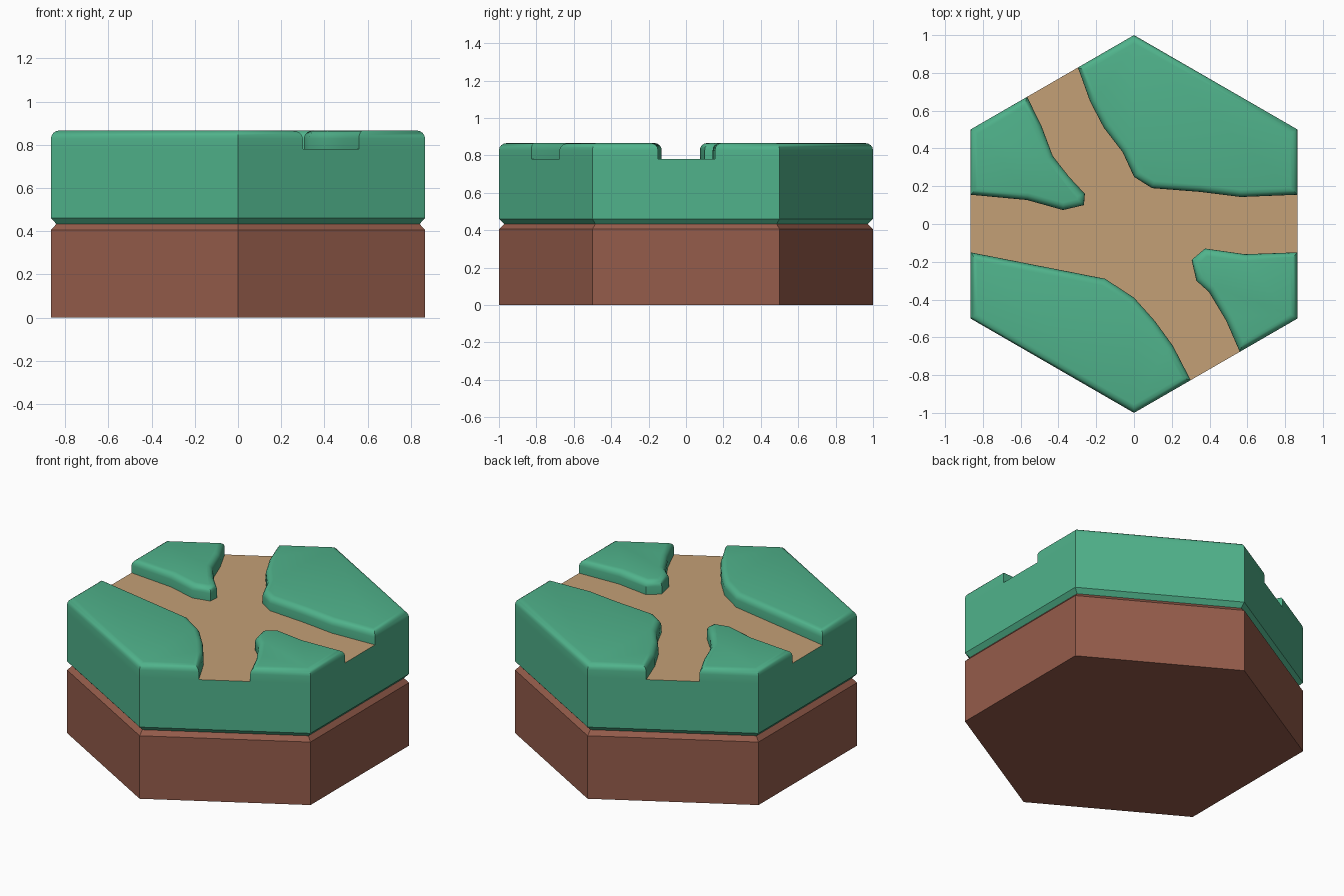
import bpy, bmesh
from math import sin, cos, pi
from mathutils import Vector

if "Cube" in bpy.data.objects:
    bpy.data.objects.remove(bpy.data.objects["Cube"])

W = 3 ** 0.5 / 2
FLOOR, TOP, MID = 0.78, 0.866, 0.433


def material(name, rgb):
    m = bpy.data.materials.new(name)
    m.diffuse_color = (*rgb, 1)
    m.use_nodes = True
    m.node_tree.nodes["Principled BSDF"].inputs["Base Color"].default_value = m.diffuse_color
    return m


def offset(loop, d):
    """Inset a counter-clockwise outline by d with mitred corners."""
    pts, out = [Vector(p) for p in loop], []
    for i, p in enumerate(pts):
        a = (p - pts[i - 1]).normalized()
        b = (pts[(i + 1) % len(pts)] - p).normalized()
        na, nb = Vector((-a.y, a.x)), Vector((-b.y, b.x))
        out.append(p + (na + nb) * d / (1 + na.dot(nb)))
    return out


def stack(bm, loop, profile, bottom=False, top=False):
    """Loft an outline through (inset, height) steps."""
    rings = [[bm.verts.new((p.x, p.y, z)) for p in offset(loop, d)]
             for d, z in profile]
    n = len(loop)
    for lo, hi in zip(rings, rings[1:]):
        for i in range(n):
            j = (i + 1) % n
            bm.faces.new((lo[i], lo[j], hi[j], hi[i]))
    if bottom:
        bm.faces.new(rings[0][::-1])
    if top:
        bm.faces.new(rings[-1])


def finish(bm, name, mat):
    bmesh.ops.remove_doubles(bm, verts=bm.verts, dist=1e-5)
    mesh = bpy.data.meshes.new(name)
    bm.to_mesh(mesh)
    bm.free()
    mesh.materials.append(mat)
    ob = bpy.data.objects.new(name, mesh)
    bpy.context.collection.objects.link(ob)
    bpy.ops.object.select_all(action='DESELECT')
    ob.select_set(True)
    bpy.context.view_layer.objects.active = ob
    bpy.ops.object.shade_smooth_by_angle(angle=0.7)


grass = material("grass", (0.08, 0.45, 0.26))
earth = material("earth", (0.30, 0.107, 0.07))
sand = material("sand", (0.55, 0.35, 0.18))

hexagon = [(cos(pi / 6 + i * pi / 3), sin(pi / 6 + i * pi / 3)) for i in range(6)]

# Path borders, one per grass patch, in clockwise order round the tile
north = [(-.297, .8285), (-.233, .65), (-.16, .51), (-.06, .38), (0, .25),
         (.095, .19), (.35, .17), (.566, .143), (W, .155)]
east = [(W, -.15), (.587, -.16), (.376, -.13), (.305, -.19), (.33, -.30),
        (.397, -.36), (.487, -.51), (.56, -.6767)]
south = [(.30, -.8268), (.206, -.645), (.11, -.513), (0, -.39),
         (-.153, -.29), (-W, -.15)]
west = [(-W, .155), (-.566, .127), (-.376, .074), (-.265, .10), (-.26, .16),
        (-.344, .25), (-.43, .36), (-.49, .52), (-.566, .6732)]

# Earth base with a chamfered upper rim
bm = bmesh.new()
stack(bm, hexagon, [(0, 0), (0, .405), (.025, MID)], bottom=True, top=True)
finish(bm, "earth_base", earth)

# Grass layer: body plus four raised patches with rounded rims
bm = bmesh.new()
stack(bm, hexagon, [(.025, MID), (0, .461), (0, FLOOR)], bottom=True)
R = 0.038
rim = [(0, FLOOR)] + [(R - R * cos(t * pi / 8), TOP - R + R * sin(t * pi / 8))
                      for t in range(5)]
for border, corners in ((north, [(W, .5), (0, 1)]), (east, [(W, -.5)]),
                        (south, [(-W, -.5), (0, -1)]), (west, [(-W, .5)])):
    stack(bm, border + corners, rim, top=True)
finish(bm, "grass_layer", grass)

# Sandy crossroads floor
bm = bmesh.new()
bm.faces.new([bm.verts.new((x, y, FLOOR))
              for x, y in reversed(north + east + south + west)])
finish(bm, "path_floor", sand)
